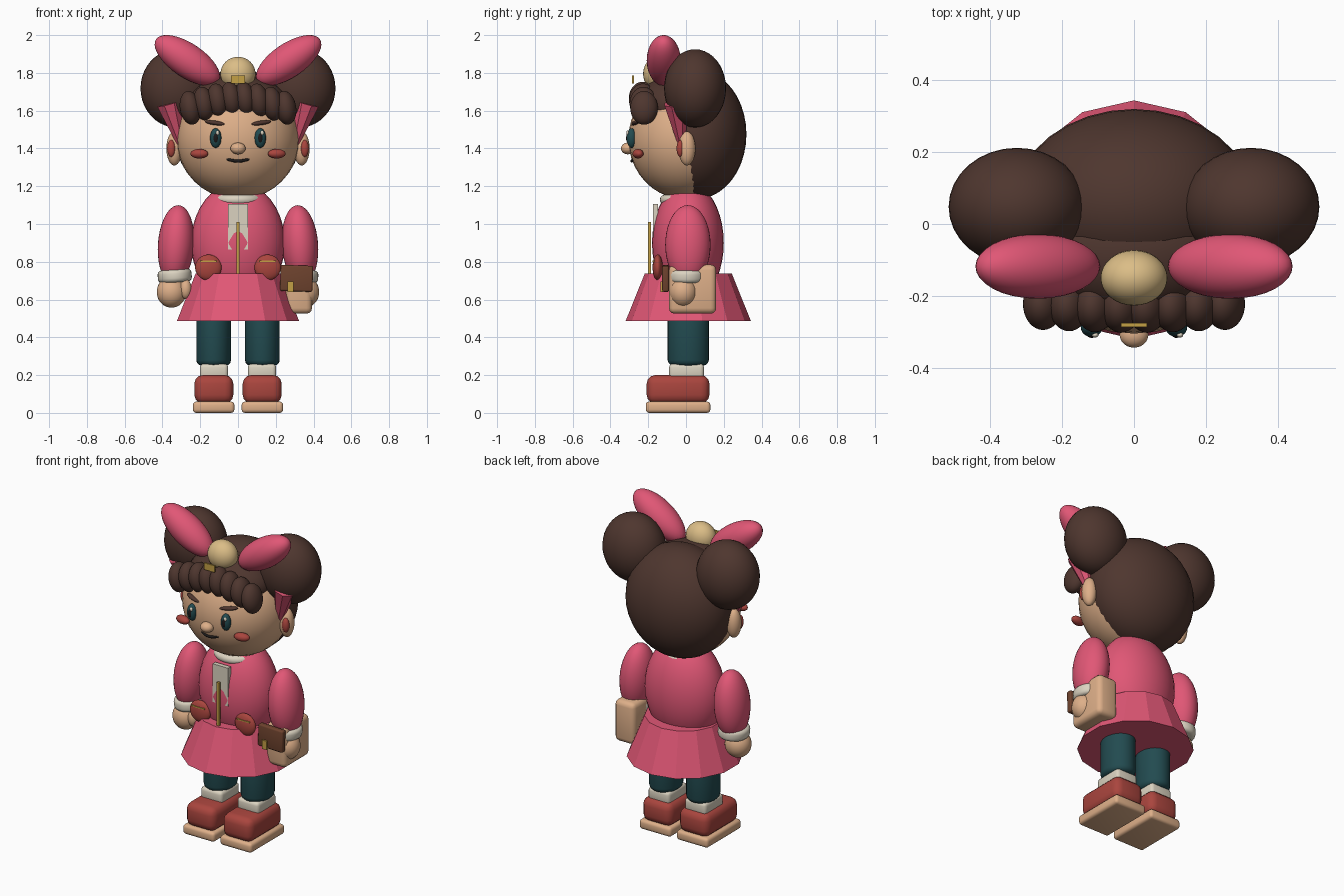
import bpy
from math import radians, cos, pi
from mathutils import Vector

cube = bpy.data.objects.get("Cube")
if cube:
    bpy.data.objects.remove(cube, do_unlink=True)


def material(name, r, g, b):
    m = bpy.data.materials.new(name)
    m.use_nodes = True
    m.diffuse_color = (r, g, b, 1)
    m.node_tree.nodes["Principled BSDF"].inputs["Base Color"].default_value = (r, g, b, 1)
    return m


HAIR = material("dark brown", .077, .037, .028)
SKIN = material("skin tan", .73, .43, .25)
PINK = material("rose pink", .75, .095, .18)
RED = material("brick red", .40, .06, .048)
CREAM = material("cream", .71, .65, .53)
TEAL = material("dark teal", .016, .07, .08)
GOLD = material("gold", .55, .35, .06)
STRAW = material("straw yellow", .71, .51, .24)
LEATHER = material("leather brown", .155, .055, .027)
BLACK = material("black", .012, .01, .01)


def finish(name, mat, smooth=True):
    ob = bpy.context.object
    ob.name = name
    ob.data.materials.append(mat)
    if smooth:
        bpy.ops.object.transform_apply(location=False, rotation=False, scale=True)
        bpy.ops.object.shade_smooth_by_angle(angle=radians(42))
    return ob


def round_edges(width):
    ob = bpy.context.object
    bpy.ops.object.transform_apply(location=False, rotation=False, scale=True)
    mod = ob.modifiers.new("round", 'BEVEL')
    mod.width = width
    mod.segments = 3
    mod.limit_method = 'ANGLE'
    bpy.ops.object.modifier_apply(modifier="round")


def blob(name, mat, loc, radii, tilt=0, turn=0):
    bpy.ops.mesh.primitive_uv_sphere_add(segments=32, ring_count=20, radius=1, location=loc,
                                         rotation=(0, radians(tilt), radians(turn)))
    bpy.context.object.scale = radii
    return finish(name, mat)


def box(name, mat, loc, size, bevel=0, tilt=0):
    bpy.ops.mesh.primitive_cube_add(size=1, location=loc, rotation=(0, radians(tilt), 0))
    bpy.context.object.scale = size
    if bevel:
        round_edges(bevel)
    return finish(name, mat)


def drum(name, mat, loc, rx, ry, height, bevel, tilt=0):
    bpy.ops.mesh.primitive_cylinder_add(vertices=28, radius=1, depth=1, location=loc,
                                        rotation=(0, radians(tilt), 0))
    bpy.context.object.scale = (rx, ry, height)
    round_edges(bevel)
    return finish(name, mat)


# Head and hair masses
blob("head", SKIN, (0, 0, 1.45), (.325, .305, .32))
blob("back_hair", HAIR, (0, .055, 1.475), (.335, .265, .343))
blob("top_hair", HAIR, (0, -.07, 1.63), (.265, .185, .16))

# Fringe: a row of overlapping locks
LOCKS = 8
for i in range(LOCKS):
    t = 2 * i / (LOCKS - 1) - 1
    arch = cos(t * pi / 2)
    blob(f"fringe_lock_{i + 1}", HAIR, (t * .253, -.222 - .008 * arch, 1.615 + .05 * arch),
         (.055, .073, .09), tilt=-9)

# Face centre
blob("nose", SKIN, (0, -.308, 1.4), (.04, .036, .031))
curve = bpy.data.curves.new("mouth", 'CURVE')
curve.dimensions = '3D'
curve.bevel_depth = .008
curve.use_fill_caps = True
spline = curve.splines.new('POLY')
spline.points.add(6)
for i, p in enumerate(spline.points):
    u = i / 3 - 1
    p.co = (u * .058, -.287 + .012 * u * u, 1.333 + .012 * u * u, 1)
curve.materials.append(BLACK)
mouth = bpy.data.objects.new("mouth", curve)
bpy.context.collection.objects.link(mouth)

# Bow centre and hair clip
blob("bow_knot", STRAW, (0, -.15, 1.795), (.093, .077, .09))
box("hair_clip", GOLD, (0, -.281, 1.765), (.072, .01, .042))

# Torso, collar and front placket
blob("body", PINK, (0, .01, .9), (.248, .19, .32))
bpy.ops.mesh.primitive_torus_add(major_radius=.112, minor_radius=.027, major_segments=32,
                                 minor_segments=12, location=(0, 0, 1.128))
finish("collar", CREAM)
box("placket", CREAM, (0, -.162, .985), (.108, .028, .24))
box("zip", GOLD, (0, -.192, .872), (.017, .016, .275))

# Faceted skirt with one corner pointing straight back
bpy.ops.mesh.primitive_cone_add(vertices=14, radius1=.332, radius2=.23, depth=.253,
                                location=(0, .012, .612))
finish("skirt", PINK, smooth=False)

# Shoulder bag hanging on the left side
box("bag", SKIN, (.322, .035, .655), (.14, .25, .26), .03)
box("bag_flap", LEATHER, (.31, -.108, .712), (.172, .036, .138), .01, tilt=2)
box("bag_buckle", GOLD, (.278, -.129, .667), (.034, .014, .055))

# Mirrored parts
for s, side in ((1, "left"), (-1, "right")):
    # Face
    blob(f"{side}_eye", TEAL, (s * .118, -.288, 1.455), (.03, .026, .052))
    blob(f"{side}_pupil", BLACK, (s * .118, -.303, 1.455), (.015, .014, .03))
    blob(f"{side}_eye_glint", CREAM, (s * .118 + .01, -.309, 1.483), (.009, .007, .012))
    blob(f"{side}_brow", HAIR, (s * .12, -.266, 1.535), (.058, .02, .012),
         tilt=-s * 8, turn=s * 14)
    blob(f"{side}_cheek", RED, (s * .205, -.254, 1.372), (.048, .028, .025), turn=s * 12)
    blob(f"{side}_ear", SKIN, (s * .337, .005, 1.4), (.042, .045, .09))
    blob(f"{side}_inner_ear", RED, (s * .353, -.03, 1.4), (.022, .02, .045))

    # Hair bun, bow loop and ribbon tail
    blob(f"{side}_bun", HAIR, (s * .326, .048, 1.718), (.19, .164, .207))
    blob(f"{side}_bow_loop", PINK, (s * .268, -.118, 1.866), (.2, .09, .09), tilt=-s * 34)
    low, high = Vector((s * .305, -.025, 1.43)), Vector((s * .365, -.05, 1.64))
    bpy.ops.mesh.primitive_cone_add(vertices=8, radius1=.022, radius2=.07,
                                    depth=(high - low).length, location=(low + high) / 2,
                                    rotation=(high - low).to_track_quat('Z', 'Y').to_euler())
    finish(f"{side}_ribbon_tail", PINK, smooth=False)

    # Arm and hand
    blob(f"{side}_arm", PINK, (s * .328, .01, .89), (.096, .12, .21), tilt=-s * 4)
    drum(f"{side}_cuff", CREAM, (s * .335, .002, .725), .09, .097, .068, .022, tilt=s * 4)
    blob(f"{side}_hand", SKIN, (s * .352, -.015, .64), (.078, .075, .083))
    blob(f"{side}_thumb", SKIN, (s * .277, -.045, .655), (.032, .034, .052))

    # Pocket with stitched line
    blob(f"{side}_pocket", RED, (s * .157, -.15, .77), (.07, .027, .068))
    box(f"{side}_pocket_trim", GOLD, (s * .157, -.172, .802), (.09, .009, .007))

    # Leg, sock and shoe
    drum(f"{side}_leg", TEAL, (s * .129, .012, .42), .092, .109, .34, .03)
    box(f"{side}_sock", CREAM, (s * .127, .003, .22), (.15, .185, .08), .02)
    box(f"{side}_shoe", RED, (s * .128, -.042, .125), (.206, .332, .15), .045)
    box(f"{side}_sole", SKIN, (s * .129, -.042, .03), (.22, .342, .06), .018)
